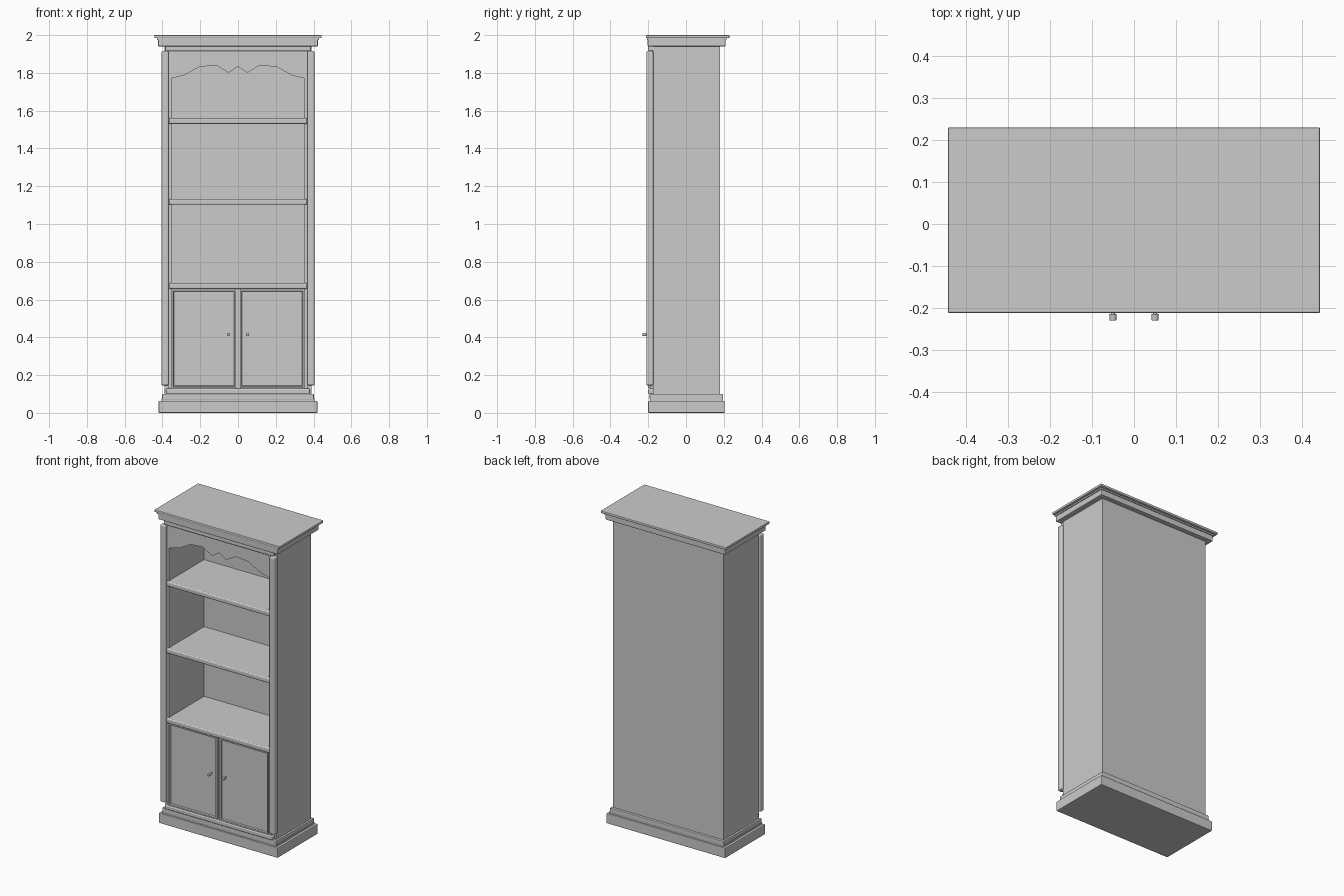
import bpy, bmesh, math
from mathutils import Matrix, Vector

cube = bpy.data.objects.get("Cube")
if cube:
    bpy.data.objects.remove(cube, do_unlink=True)

grey = bpy.data.materials.new("plain_grey")
grey.use_nodes = True
grey.diffuse_color = (0.6, 0.6, 0.6, 1)
grey.node_tree.nodes["Principled BSDF"].inputs["Base Color"].default_value = (0.6, 0.6, 0.6, 1)


def finish(name, bm, bevel=0, segments=2, smooth=False):
    bmesh.ops.recalc_face_normals(bm, faces=bm.faces)
    mesh = bpy.data.meshes.new(name)
    bm.to_mesh(mesh)
    bm.free()
    mesh.materials.append(grey)
    obj = bpy.data.objects.new(name, mesh)
    bpy.context.collection.objects.link(obj)
    if bevel:
        mod = obj.modifiers.new("Rounded edges", "BEVEL")
        mod.width, mod.segments = bevel, segments
    if smooth:
        bpy.ops.object.select_all(action="DESELECT")
        obj.select_set(True)
        bpy.context.view_layer.objects.active = obj
        bpy.ops.object.shade_smooth_by_angle(angle=math.radians(40))
    return obj


def box_mesh(x, y, z):
    bm = bmesh.new()
    bmesh.ops.create_cube(bm, size=1)
    for v in bm.verts:
        v.co = Vector([(r[0] + r[1]) / 2 + c * (r[1] - r[0]) for r, c in zip((x, y, z), v.co)])
    return bm


def box(name, x, y, z, bevel=0, segments=2):
    return finish(name, box_mesh(x, y, z), bevel, segments)


def centred(name, half, y, z, bevel=0, segments=2):
    return box(name, (-half, half), y, z, bevel, segments)


# Plinth and base moulding
centred("plinth", 0.42, (-0.2, 0.205), (0, 0.064), 0.004)
centred("base_reveal", 0.405, (-0.19, 0.195), (0.06, 0.075))
centred("base_moulding", 0.402, (-0.192, 0.196), (0.07, 0.1), 0.004)
centred("bottom_rail", 0.38, (-0.2, -0.165), (0.1, 0.128), 0.006, 3)

# Carcass
centred("back_panel", 0.36, (0.165, 0.18), (0.09, 1.95))
centred("cabinet_floor", 0.36, (-0.175, 0.17), (0.09, 0.13))
centred("carcass_top", 0.36, (-0.175, 0.17), (1.915, 1.95))

# Sides, stiles and rounded pilasters
for side, sign in (("left", 1), ("right", -1)):
    def span(a, b):
        return sorted((sign * a, sign * b))
    box(side + "_side", span(0.355, 0.39), (-0.175, 0.18), (0.09, 1.95))
    box(side + "_stile", span(0.353, 0.37), (-0.19, -0.17), (0.1, 1.93))
    box(side + "_pilaster", span(0.367, 0.405), (-0.21, -0.173), (0.145, 1.915), 0.008, 3)

# Shelves with rounded front edges
for number, top in enumerate((0.687, 1.132, 1.56)):
    centred("shelf_%d" % (number + 1), 0.355, (-0.19, 0.17), (top - 0.03, top))
    centred("shelf_nosing_%d" % (number + 1), 0.366, (-0.206, -0.18), (top - 0.03, top), 0.007, 3)

# Scalloped valance
half = [(0.05, 1.80), (0.115, 1.84), (0.205, 1.832), (0.285, 1.787), (0.355, 1.77)]
edge = [(-x, z) for x, z in reversed(half)] + [(0, 1.833)] + half
bm = bmesh.new()
outline = edge + [(0.355, 1.92), (-0.355, 1.92)]
face = bm.faces.new([bm.verts.new((x, -0.19, z)) for x, z in outline])
solid = bmesh.ops.extrude_face_region(bm, geom=[face])
for item in solid["geom"]:
    if isinstance(item, bmesh.types.BMVert):
        item.co.y += 0.018
finish("valance", bm)

# Doors with framed recessed panels, and round knobs
for side, sign in (("left", 1), ("right", -1)):
    x = sorted((sign * 0.01, sign * 0.352))
    bm = box_mesh(x, (-0.2, -0.178), (0.132, 0.655))
    front = min(bm.faces, key=lambda f: f.calc_center_median().y)
    bmesh.ops.inset_region(bm, faces=[front], thickness=0.012)
    bmesh.ops.inset_region(bm, faces=[front], thickness=0.005, depth=-0.008)
    finish(side + "_door", bm)

    bm = bmesh.new()
    for radius, start, end in ((0.005, -0.185, -0.216), (0.009, -0.214, -0.23)):
        turn = Matrix.Translation((sign * 0.05, (start + end) / 2, 0.415)) @ Matrix.Rotation(math.pi / 2, 4, "X")
        bmesh.ops.create_cone(bm, cap_ends=True, segments=16, radius1=radius,
                              radius2=radius * 0.85, depth=start - end, matrix=turn)
    finish(side + "_knob", bm, smooth=True)
centred("door_centre_post", 0.012, (-0.185, -0.17), (0.13, 0.66))

# Crown moulding
centred("top_rail", 0.385, (-0.2, -0.165), (1.915, 1.942), 0.006, 3)
centred("crown_moulding", 0.423, (-0.203, 0.21), (1.94, 1.98), 0.005)
centred("crown_reveal", 0.428, (-0.206, 0.215), (1.975, 1.987))
centred("crown_top", 0.443, (-0.212, 0.23), (1.984, 2.0), 0.004)
